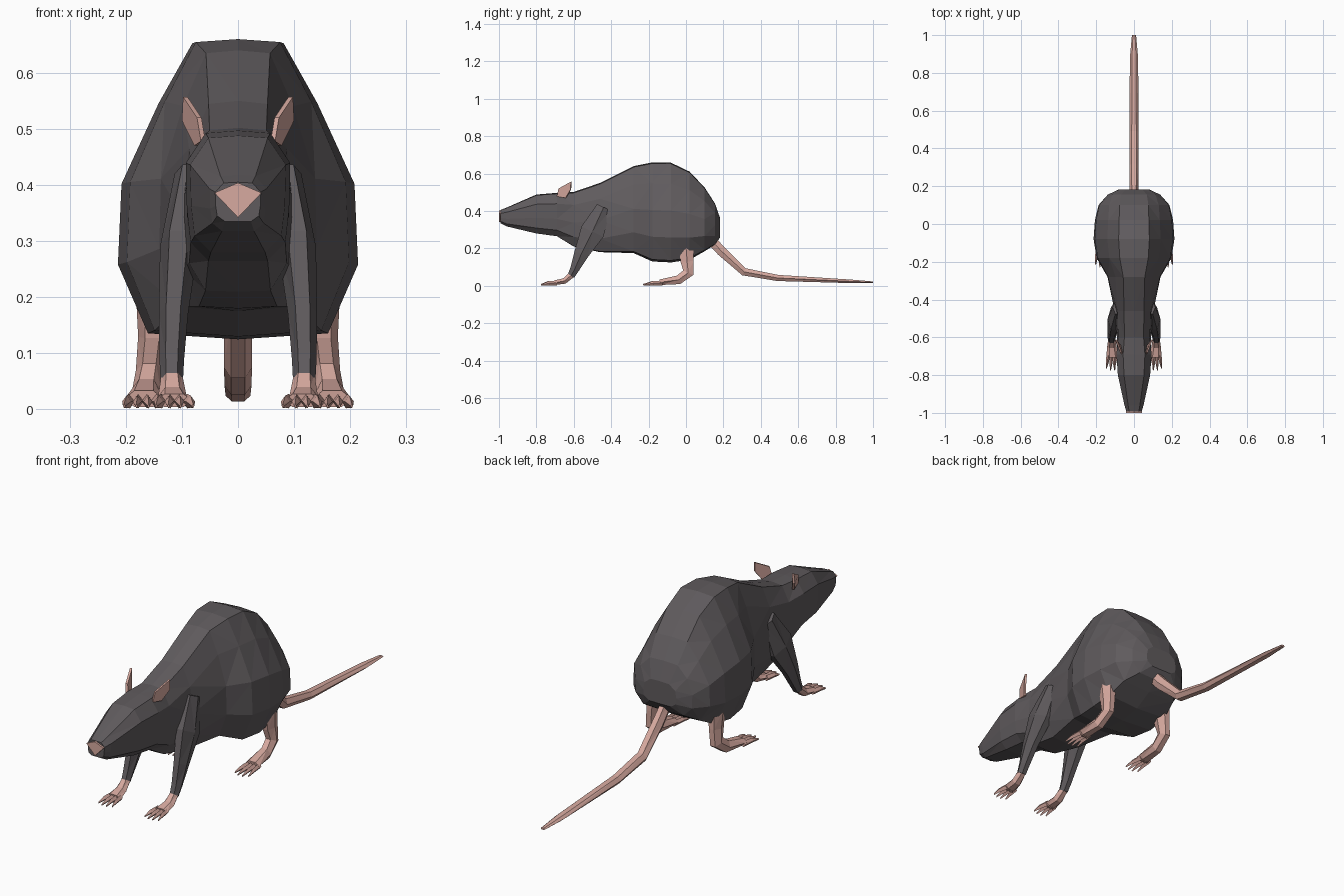
import bpy, bmesh, math
from mathutils import Vector


def material(name, rgb):
    m = bpy.data.materials.new(name)
    m.diffuse_color = (*rgb, 1)
    return m


FUR = material("dark_fur", (0.115, 0.104, 0.11))
SKIN = material("pink_skin", (0.68, 0.40, 0.35))


def loft(name, rings, mat, mirror=False):
    """Skin equal-length rings of points into a closed flat-shaded mesh."""
    bm = bmesh.new()
    vs = [[bm.verts.new(p) for p in r] for r in rings]
    n = len(rings[0])
    for a, b in zip(vs, vs[1:]):
        for i in range(n):
            j = (i + 1) % n
            bm.faces.new((a[i], a[j], b[j], b[i]))
    bm.faces.new(vs[0])
    bm.faces.new(vs[-1])
    bmesh.ops.recalc_face_normals(bm, faces=bm.faces)
    bmesh.ops.triangulate(bm, faces=[f for f in bm.faces if len(f.verts) == 4])
    me = bpy.data.meshes.new(name)
    bm.to_mesh(me)
    bm.free()
    me.materials.append(mat)
    ob = bpy.data.objects.new(name, me)
    bpy.context.collection.objects.link(ob)
    if mirror:
        ob.modifiers.new("Mirror", 'MIRROR').use_mirror_merge = False
    return ob


def tube(name, path, mat, sides=6, mirror=False):
    """Tube along (x, y, z, half width, half thickness) stations."""
    pts = [Vector(p[:3]) for p in path]
    rings = []
    for i, p in enumerate(path):
        t = Vector((0, 0, 0))
        if i > 0:
            t += (pts[i] - pts[i - 1]).normalized()
        if i < len(pts) - 1:
            t += (pts[i + 1] - pts[i]).normalized()
        up = t.cross(Vector((1, 0, 0))).normalized()
        ring = []
        for k in range(sides):
            a = 2 * math.pi * k / sides
            q = pts[i] + Vector((p[3] * math.cos(a), 0, 0)) + up * p[4] * math.sin(a)
            q.z = max(q.z, 0)
            ring.append(q)
        rings.append(ring)
    return loft(name, rings, mat, mirror)


# Body and head: cross-sections blend from a rounded head to a pear-shaped trunk
HEAD = [(0.6, 0.98), (0.97, 0.75), (0.95, 0.4), (0.88, 0.14), (0.55, 0.0)]
TRUNK = [(0.38, 0.99), (0.66, 0.79), (0.97, 0.52), (1.0, 0.25), (0.75, 0.02)]


def section(y, zb, zt, w, k):
    half = [((1 - k) * h[0] + k * t[0], (1 - k) * h[1] + k * t[1])
            for h, t in zip(HEAD, TRUNK)]
    outline = [(0, 1)] + half + [(0, 0)] + [(-u, v) for u, v in reversed(half)]
    return [(u * w, y, zb + v * (zt - zb)) for u, v in outline]


stations = [  # y, bottom, top, half width, pear amount
    (-0.992, 0.335, 0.405, 0.042, 0), (-0.96, 0.318, 0.418, 0.052, 0),
    (-0.80, 0.28, 0.488, 0.088, 0), (-0.69, 0.265, 0.497, 0.096, 0),
    (-0.60, 0.21, 0.502, 0.095, 0.3), (-0.46, 0.18, 0.55, 0.107, 0.5),
    (-0.28, 0.175, 0.64, 0.142, 0.9), (-0.18, 0.13, 0.66, 0.198, 1),
    (-0.08, 0.125, 0.658, 0.214, 1), (0.02, 0.14, 0.61, 0.207, 1),
    (0.10, 0.185, 0.525, 0.19, 0.9), (0.155, 0.22, 0.44, 0.145, 0.6),
    (0.183, 0.26, 0.36, 0.085, 0.3)]
loft("body", [section(*s) for s in stations], FUR)

# Nose
kite = [(0, 0.404), (0.042, 0.386), (0, 0.342), (-0.042, 0.386)]
loft("nose", [[(x, y, z) for x, z in kite] for y in (-0.985, -1.0)], SKIN)

# Ears: thin leaf-shaped plates
ear = [Vector(p) for p in ((0.066, -0.69, 0.478), (0.073, -0.682, 0.52),
                           (0.098, -0.615, 0.557), (0.10, -0.618, 0.515),
                           (0.078, -0.645, 0.47))]
loft("ears", [ear, [p + Vector((-0.008, 0.004, 0)) for p in ear]], SKIN, True)

# Front legs and paws
tube("front_legs", [(0.085, -0.44, 0.42, 0.028, 0.045), (0.105, -0.50, 0.29, 0.034, 0.075),
                    (0.115, -0.56, 0.17, 0.026, 0.045), (0.118, -0.595, 0.09, 0.022, 0.028),
                    (0.118, -0.615, 0.052, 0.02, 0.022)], FUR, mirror=True)
tube("front_paws", [(0.118, -0.605, 0.065, 0.018, 0.02), (0.117, -0.65, 0.026, 0.025, 0.018),
                    (0.114, -0.705, 0.016, 0.033, 0.014)], SKIN, mirror=True)

# Hind legs and feet
tube("hind_legs", [(0.15, 0.0, 0.21, 0.032, 0.045), (0.153, 0.006, 0.13, 0.025, 0.04),
                   (0.158, 0.012, 0.07, 0.024, 0.034), (0.163, -0.04, 0.032, 0.026, 0.028),
                   (0.168, -0.14, 0.019, 0.034, 0.017)], SKIN, mirror=True)


# Toes: four tapering spikes fanned from each foot
def toes(name, x, y, length):
    for i in range(4):
        s = i - 1.5
        reach = length * (1 - 0.12 * abs(s))
        tube(f"{name}_{i + 1}", [(x + s * 0.015, y + 0.01, 0.015, 0.010, 0.013),
                                 (x + s * 0.019, y - reach * 0.5, 0.014, 0.008, 0.011),
                                 (x + s * 0.022, y - reach, 0.006, 0.002, 0.004)],
             SKIN, 4, True)


toes("front_toe", 0.113, -0.70, 0.08)
toes("hind_toe", 0.17, -0.135, 0.10)

# Tail
tube("tail", [(0, 0.12, 0.26, 0.02, 0.03), (0, 0.19, 0.185, 0.024, 0.03),
              (0, 0.31, 0.075, 0.025, 0.024), (0, 0.49, 0.042, 0.024, 0.019),
              (0, 0.88, 0.024, 0.022, 0.011), (0, 1.0, 0.019, 0.011, 0.005)], SKIN)
